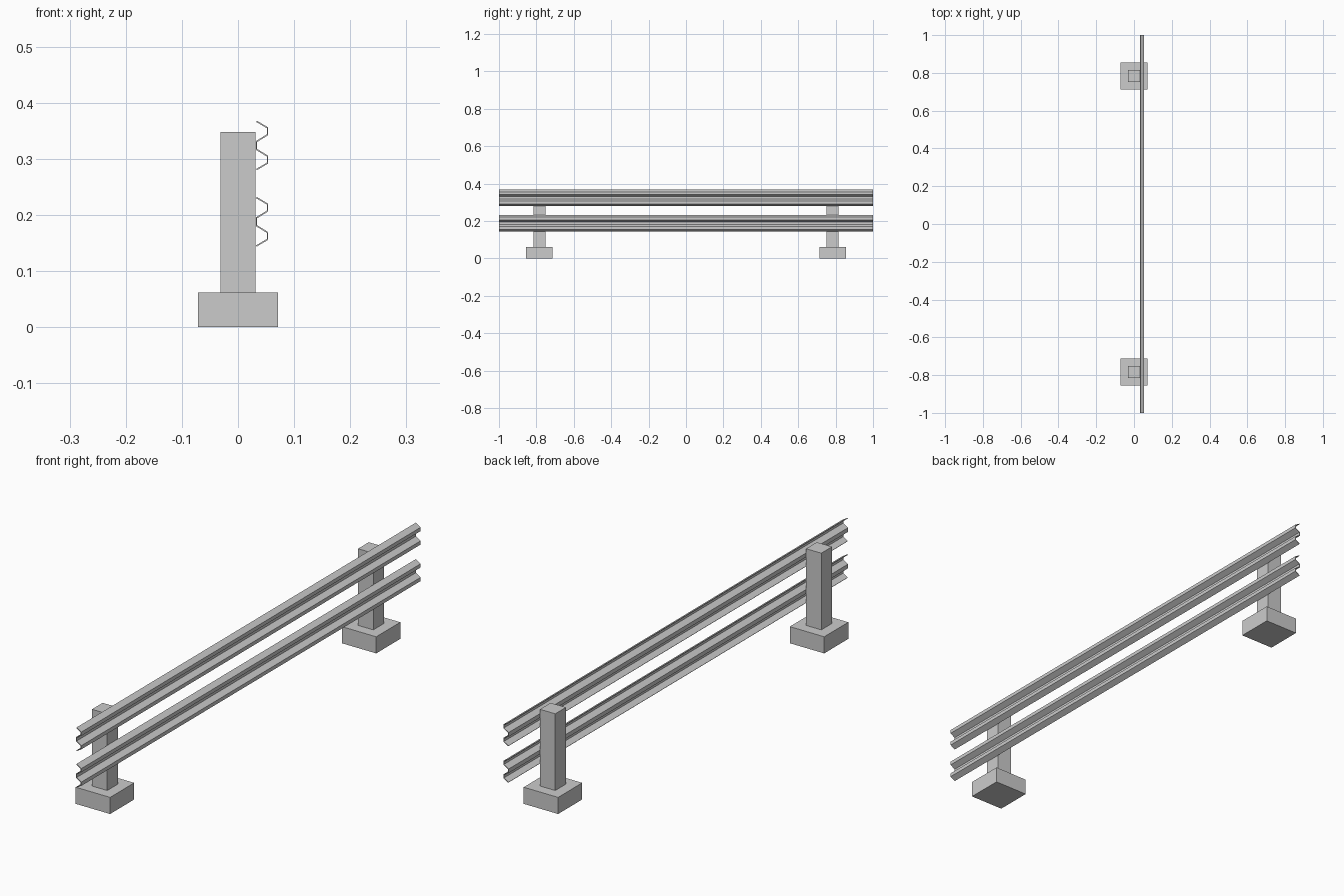
import bpy

if "Cube" in bpy.data.objects:
    bpy.data.objects.remove(bpy.data.objects["Cube"])

POST_Y = 0.784


def box(name, x, y, z0, z1, half):
    bpy.ops.mesh.primitive_cube_add(size=1, location=(x, y, (z0 + z1) / 2))
    ob = bpy.context.object
    ob.name = name
    ob.scale = (2 * half, 2 * half, z1 - z0)
    bpy.ops.object.transform_apply(location=False, rotation=False, scale=True)
    return ob


def rail(name, zc):
    # W-shaped section: half heights mirrored about the rail centre
    half = [(0.033, 0.043), (0.0525, 0.0315), (0.0525, 0.019), (0.033, 0.007)]
    profile = half + [(x, -z) for x, z in reversed(half)]
    n = len(profile)
    verts = [(x, y, zc + z) for y in (-1, 1) for x, z in profile]
    faces = [(i, i + 1, n + i + 1, n + i) for i in range(n - 1)]
    mesh = bpy.data.meshes.new(name)
    mesh.from_pydata(verts, [], faces)
    ob = bpy.data.objects.new(name, mesh)
    bpy.context.collection.objects.link(ob)
    # sheet metal thickness
    mod = ob.modifiers.new("thickness", 'SOLIDIFY')
    mod.thickness = 0.0025
    mod.offset = 0
    mod.use_even_offset = True
    return ob


# Footings and posts at each end
for side, y in (("front", -POST_Y), ("back", POST_Y)):
    box(side + "_footing", 0, y, 0, 0.062, 0.071)
    box(side + "_post", 0, y, 0.062, 0.348, 0.0315)

# Two corrugated guard rails
rail("upper_rail", 0.324)
rail("lower_rail", 0.188)
